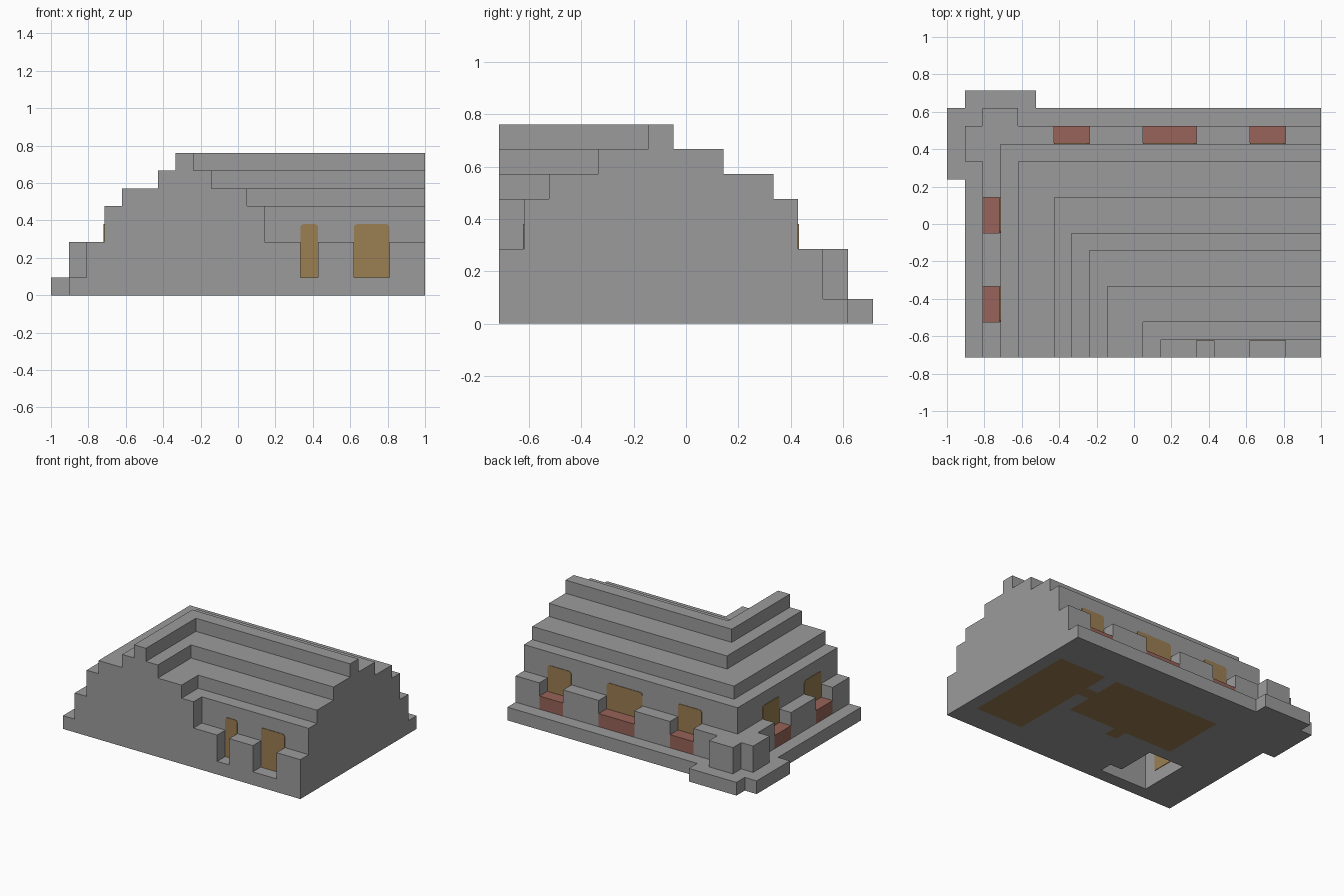
import bpy, bmesh
from math import sin, cos, radians
from itertools import product
from mathutils import Vector

old = bpy.data.objects.get("Cube")
if old:
    bpy.data.objects.remove(old, do_unlink=True)

U = 2 / 21                       # one building block
NX, NY = 21, 15                  # footprint in blocks


def material(name, rgb):
    m = bpy.data.materials.new(name)
    m.use_nodes = True
    m.diffuse_color = (*rgb, 1)
    node = next(n for n in m.node_tree.nodes if n.type == 'BSDF_PRINCIPLED')
    node.inputs["Base Color"].default_value = (*rgb, 1)
    return m


STONE = material("grey stone", (0.33, 0.33, 0.33))
WOOD = material("warm brown", (0.33, 0.21, 0.085))
CLAY = material("red clay", (0.31, 0.125, 0.1))


def to_world(x, y, z):
    return Vector(((x - NX / 2) * U, (y - NY / 2) * U, z * U))


def make_object(name, bm, mats):
    mesh = bpy.data.meshes.new(name)
    bm.to_mesh(mesh)
    bm.free()
    for m in mats:
        mesh.materials.append(m)
    ob = bpy.data.objects.new(name, mesh)
    bpy.context.collection.objects.link(ob)
    return ob


def block(x0, x1, y0, y1, z0, z1):
    return set(product(range(x0, x1), range(y0, y1), range(z0, z1)))


def ell(xo, yo, xi, yi, z0, z1):
    """L-shaped course: outer faces xo, yo and inner faces xi, yi."""
    return block(xo, NX, 0, yo, z0, z1) - block(xi, NX, 0, yi, z0, z1)


def build(name, cells, mats, floor=frozenset()):
    """Skin the outside of a set of blocks and merge its flat faces."""
    bm = bmesh.new()
    for c in cells:
        for axis, side in product(range(3), (0, 1)):
            n = list(c)
            n[axis] += 2 * side - 1
            if tuple(n) in cells:
                continue
            a, b = (axis + 1) % 3, (axis + 2) % 3
            ring = []
            for da, db in ((0, 0), (1, 0), (1, 1), (0, 1)):
                p = list(c)
                p[axis] += side
                p[a] += da
                p[b] += db
                ring.append(bm.verts.new(to_world(*p)))
            face = bm.faces.new(ring if side else ring[::-1])
            if axis == 2 and n[2] < 0 and c in floor:
                face.material_index = 1
    bmesh.ops.remove_doubles(bm, verts=bm.verts[:], dist=U / 100)
    bmesh.ops.dissolve_limit(bm, angle_limit=radians(1), verts=bm.verts[:],
                             edges=bm.edges[:], delimit={'MATERIAL'})
    return make_object(name, bm, mats)


# Plinth with projecting corner
cells = block(1, NX, 0, 14, 0, 1) | block(0, 1, 10, 14, 0, 1) | block(1, 5, 14, 15, 0, 1)

# Tall wall and the stepped roof courses
for course in ((3, 12, 12, 1, 1, 5), (4, 11, 11, 2, 5, 6),
               (6, 9, 9, 4, 6, 7), (7, 7, 8, 6, 7, 8)):
    cells |= ell(*course)

# Outer parapet, corner buttresses and inner bench
cells |= ell(2, 13, 3, 12, 1, 3)
cells |= block(1, 2, 11, 13, 1, 3) | block(2, 4, 13, 14, 1, 3)
cells |= block(12, NX, 0, 1, 1, 3)

# Gaps in front of the windows
back_spans = ((6, 8), (11, 14), (17, 19))
side_spans = ((2, 4), (7, 9))
front_spans = ((14, 15), (17, 19))
planters = set()
for a, b in back_spans:
    cells -= block(a, b, 12, 13, 1, 3)
    planters |= block(a, b, 12, 13, 1, 2)
for a, b in side_spans:
    cells -= block(2, 3, a, b, 1, 3)
    planters |= block(2, 3, a, b, 1, 2)
for a, b in front_spans:
    cells -= block(a, b, 0, 1, 1, 3)

# Open cellar shaft
cells -= block(4, 8, 1, 2, 0, 5) | block(4, 7, 2, 5, 0, 5)

# Room floors seen from underneath, joined by doorways
floor = (block(16, 20, 2, 11, 0, 1) | block(6, 15, 6, 11, 0, 1)
         | block(15, 16, 8, 9, 0, 1) | block(10, 11, 5, 6, 0, 1))

build("stepped_building", cells, [STONE, WOOD], floor)
build("window_planters", planters, [CLAY])


def window(name, axis, plane, out, a, b, z0=1, z1=4, r=0.2):
    """Thin panel with rounded top corners on the wall at the given plane."""
    arc = [radians(t) for t in (0, 30, 60, 90)]
    shape = [(a, z0), (b, z0)]
    shape += [(b - r + r * cos(t), z1 - r + r * sin(t)) for t in arc]
    shape += [(a + r - r * cos(t), z1 - r + r * sin(t)) for t in reversed(arc)]
    bm = bmesh.new()
    ring = [bm.verts.new(to_world(plane, s, z) if axis == 0 else to_world(s, plane, z))
            for s, z in shape]
    face = bm.faces.new(ring)
    ext = bmesh.ops.extrude_face_region(bm, geom=[face])
    push = Vector((0, 0, 0))
    push[axis] = out * 0.004
    bmesh.ops.translate(bm, vec=push,
                        verts=[g for g in ext["geom"] if isinstance(g, bmesh.types.BMVert)])
    bmesh.ops.recalc_face_normals(bm, faces=bm.faces[:])
    make_object(name, bm, [WOOD])


# Windows on the three walls, plus the one seen inside the shaft
for i, (a, b) in enumerate(back_spans, 1):
    window(f"back_window_{i}", 1, 12, 1, a, b)
for i, (a, b) in enumerate(side_spans, 1):
    window(f"right_window_{i}", 0, 3, -1, a, b)
for i, (a, b) in enumerate(front_spans, 1):
    window(f"front_window_{i}", 1, 1, -1, a, b)
window("shaft_window", 0, 4, 1, *side_spans[0])
